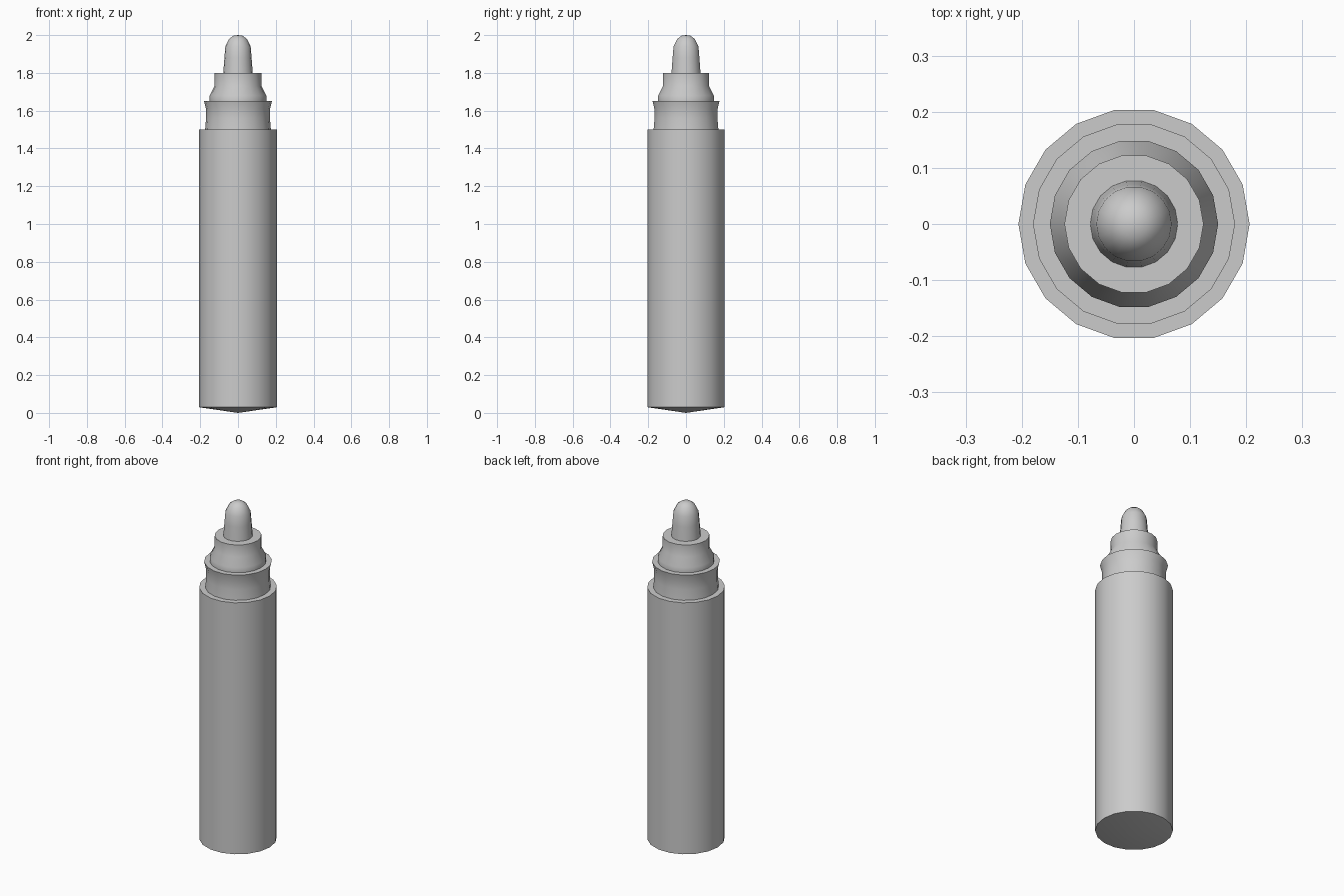
import bpy, bmesh, math

if "Cube" in bpy.data.objects:
    bpy.data.objects.remove(bpy.data.objects["Cube"])

SIDES = 18


def lathe(name, profile):
    """Revolve (radius, height) points about z; radius 0 becomes a pole."""
    bm = bmesh.new()
    rings = []
    for r, z in profile:
        n = SIDES if r > 0 else 1
        rings.append([bm.verts.new((r * math.cos(2 * math.pi * i / SIDES),
                                    r * math.sin(2 * math.pi * i / SIDES), z))
                      for i in range(n)])
    for a, b in zip(rings, rings[1:]):
        for i in range(SIDES):
            j = (i + 1) % SIDES
            if len(a) == 1:
                bm.faces.new((a[0], b[j], b[i]))
            elif len(b) == 1:
                bm.faces.new((a[i], a[j], b[0]))
            else:
                bm.faces.new((a[i], a[j], b[j], b[i]))
    mesh = bpy.data.meshes.new(name)
    bm.to_mesh(mesh)
    bm.free()
    obj = bpy.data.objects.new(name, mesh)
    bpy.context.collection.objects.link(obj)
    bpy.ops.object.select_all(action='DESELECT')
    obj.select_set(True)
    bpy.context.view_layer.objects.active = obj
    bpy.ops.object.shade_smooth_by_angle(angle=math.radians(30))
    return obj


# Barrel with shallow conical base and flat shoulder
lathe("barrel", [(0, 0), (0.206, 0.03), (0.206, 1.5), (0.174, 1.5)])

# Waisted collar that grips the cap
lathe("collar", [(0.174, 1.5), (0.169, 1.56), (0.170, 1.61),
                 (0.180, 1.65), (0.150, 1.65)])

# Stepped nib holder
lathe("nib_holder", [(0.150, 1.65), (0.150, 1.68), (0.124, 1.73),
                     (0.124, 1.80), (0.078, 1.80)])

# Rounded writing nib
lathe("nib", [(0.078, 1.80), (0.072, 1.88), (0.067, 1.94), (0.047, 1.98),
              (0.024, 1.997), (0, 2.0)])
